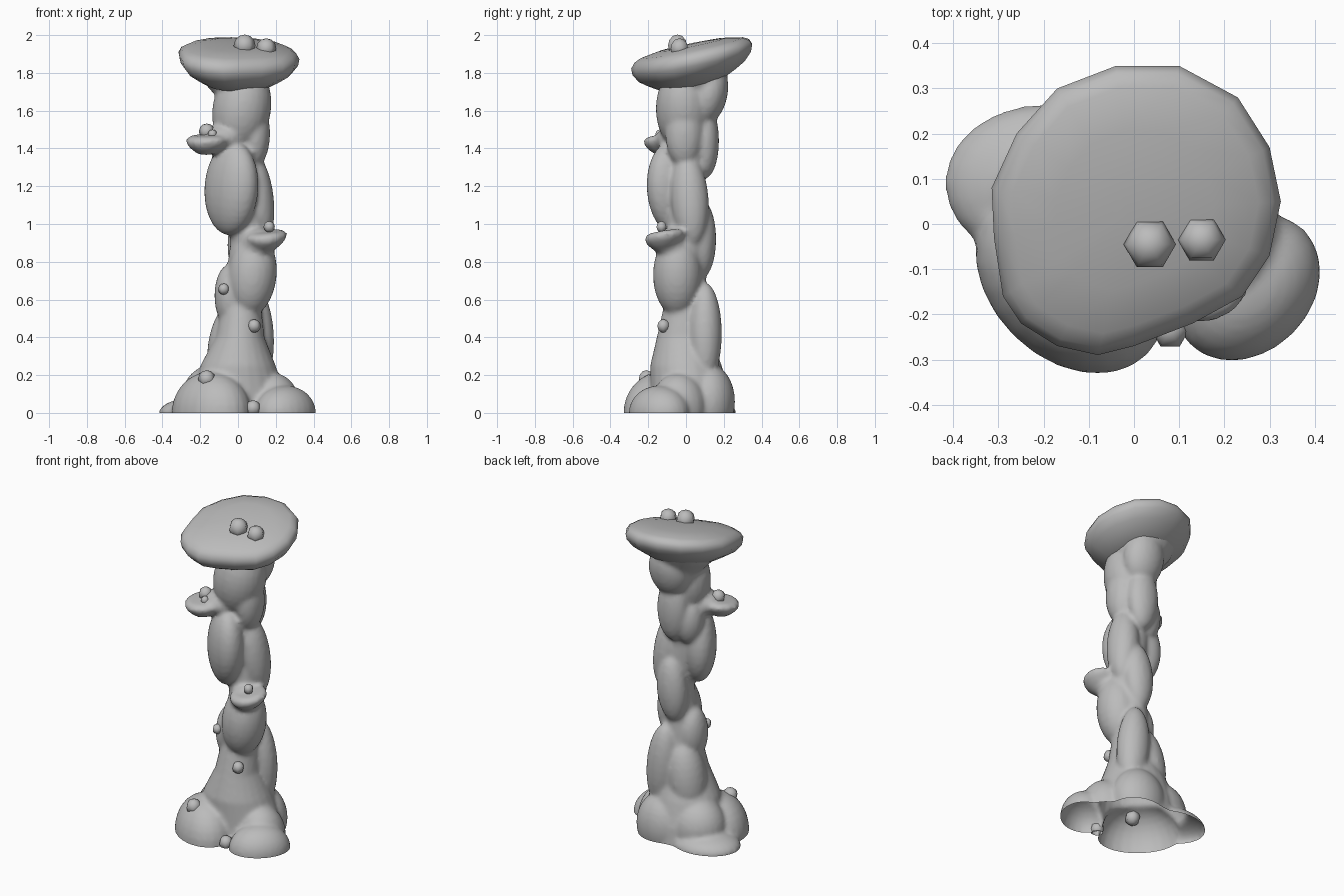
import bpy
import bmesh
from math import sin, cos, pi, radians
from mathutils import Matrix, Vector, Euler

default = bpy.data.objects.get("Cube")
if default:
    bpy.data.objects.remove(default, do_unlink=True)

stone = bpy.data.materials.new("stone_grey")
stone.use_nodes = True
GREY = (0.5, 0.5, 0.5, 1)
stone.diffuse_color = GREY
stone.node_tree.nodes["Principled BSDF"].inputs["Base Color"].default_value = GREY


def add_object(name, bm, angle=60):
    """Turn a bmesh into a smooth shaded grey object."""
    bmesh.ops.recalc_face_normals(bm, faces=bm.faces)
    mesh = bpy.data.meshes.new(name)
    bm.to_mesh(mesh)
    bm.free()
    mesh.materials.append(stone)
    ob = bpy.data.objects.new(name, mesh)
    bpy.context.collection.objects.link(ob)
    bpy.ops.object.select_all(action='DESELECT')
    ob.select_set(True)
    bpy.context.view_layer.objects.active = ob
    bpy.ops.object.shade_smooth_by_angle(angle=radians(angle))
    return ob


def cut_at_ground(bm):
    """Remove everything below the ground and leave the foot open."""
    bmesh.ops.bisect_plane(bm, geom=bm.verts[:] + bm.edges[:] + bm.faces[:],
                           plane_co=(0, 0, 0), plane_no=(0, 0, 1), clear_inner=True)


def blob(bm, centre, radii, tilt=(0, 0, 0)):
    """Add a tilted ellipsoid."""
    turn = Euler([radians(t) for t in tilt]).to_matrix().to_4x4()
    matrix = Matrix.Translation(centre) @ turn @ Matrix.Diagonal((*radii, 1))
    bmesh.ops.create_uvsphere(bm, u_segments=24, v_segments=16, radius=1, matrix=matrix)


def loft(bm, rings):
    """Skin a list of point rings and close both ends."""
    loops = [[bm.verts.new(p) for p in ring] for ring in rings]
    n = len(loops[0])
    for a, b in zip(loops, loops[1:]):
        for i in range(n):
            j = (i + 1) % n
            bm.faces.new((a[i], a[j], b[j], b[i]))
    bm.faces.new(loops[0])
    bm.faces.new(loops[-1])


def ellipse(cx, cy, z, rx, ry, n=24):
    return [Vector((cx + rx * cos(2 * pi * i / n), cy + ry * sin(2 * pi * i / n), z))
            for i in range(n)]


def disc(bm, outline, centre, profile, slope):
    """Sweep an outline through (scale, height) steps on a sloping plane."""
    c = Vector(centre)
    rings = []
    for scale, height in profile:
        ring = []
        for x, y in outline:
            dx, dy = (x - c.x) * scale, (y - c.y) * scale
            ring.append(c + Vector((dx, dy, height + dx * slope[0] + dy * slope[1])))
        rings.append(ring)
    loft(bm, rings)


# Column: flared core, twisted lumps, foot mounds and shelves fused into one skin
bm = bmesh.new()
loft(bm, [ellipse(*r) for r in (
    (0, .03, -.1, .27, .22), (0, .02, .1, .25, .21), (0, 0, .25, .2, .19),
    (.01, -.01, .4, .13, .145), (.02, 0, .6, .1, .11), (.06, 0, .9, .1, .1),
    (.04, 0, 1.05, .1, .1), (.02, 0, 1.2, .1, .09), (.02, .02, 1.5, .12, .11),
    (.01, .03, 1.68, .13, .14), (-.01, .03, 1.77, .19, .18), (0, .03, 1.84, .24, .22))])
lumps = [
    ((-.035, -.065, 1.19), (.17, .11, .25), (0, 6, -45)),
    ((.1, .02, 1.13), (.09, .1, .25), (4, -6, 0)),
    ((.04, .08, .92), (.095, .08, .21), (0, 5, 0)),
    ((.075, -.045, .73), (.13, .13, .22), (0, 6, 0)),
    ((.09, .1, .42), (.1, .09, .27), (0, -4, 0)),
    ((-.04, -.01, .62), (.085, .1, .17), (0, 0, 0)),
    ((-.04, .05, .35), (.12, .12, .25), (0, 8, 0)),
    ((.02, -.01, 1.61), (.155, .15, .23), (0, 10, 0)),
    ((.09, -.01, 1.48), (.08, .1, .18), (0, 0, 0)),
    ((.02, .1, 1.44), (.1, .075, .2), (0, 0, 0)),
    ((.03, .12, 1.69), (.13, .1, .17), (-12, 0, 0)),
    ((-.05, .04, 1.36), (.09, .09, .15), (0, 0, 0)),
    ((-.08, -.06, 1.45), (.11, .1, .075), (0, 0, 0)),
    ((.11, -.08, .89), (.09, .09, .09), (0, 0, 0)),
]
mounds = [
    ((-.14, -.12, 0), (.24, .18, .22), (0, 0, -45)),
    ((.25, -.14, 0), (.18, .145, .145), (0, 0, 45)),
    ((.19, -.04, .03), (.14, .15, .18), (0, 0, 0)),
    ((-.2, .09, 0), (.22, .175, .085), (0, 0, 0)),
    ((-.12, .06, .08), (.18, .16, .18), (0, 0, 0)),
    ((.07, .12, .06), (.17, .14, .2), (0, 0, 0)),
]
for part in lumps + mounds:
    blob(bm, *part)

shelf_profile = [(.3, .022), (.8, .02), (1, 0), (.92, -.028), (.7, -.055), (.4, -.08)]
for x, y, z, r, slope in ((-.16, -.11, 1.45, .118, (.05, .1)),
                          (.15, -.11, .94, .112, (.08, .15))):
    ring = [(p.x, p.y) for p in ellipse(x, y, 0, r, r, 14)]
    disc(bm, ring, (x, y, z), shelf_profile, slope)

column = add_object("column", bm)
fuse = column.modifiers.new("fuse", 'REMESH')
fuse.mode = 'VOXEL'
fuse.voxel_size = 0.013
soften = column.modifiers.new("soften", 'SMOOTH')
soften.factor = 0.5
soften.iterations = 5
graph = bpy.context.evaluated_depsgraph_get()
fused = bpy.data.meshes.new_from_object(column.evaluated_get(graph))
bpy.data.objects.remove(column, do_unlink=True)

bm = bmesh.new()
bm.from_mesh(fused)
cut_at_ground(bm)
add_object("column", bm, 80)

# Broad tilted cap
cap_outline = [(-.04, .35), (.1, .35), (.23, .28), (.3, .17), (.325, .05), (.3, -.07),
               (.24, -.16), (.13, -.22), (0, -.27), (-.08, -.29), (-.17, -.27),
               (-.25, -.22), (-.29, -.16), (-.31, -.03), (-.315, .08), (-.26, .2),
               (-.17, .3)]
bm = bmesh.new()
disc(bm, cap_outline, (0, .03, 1.885),
     [(.15, .07), (.55, .063), (.85, .045), (.95, .028), (1, 0), (.98, -.035),
      (.87, -.08), (.7, -.115), (.5, -.15)], (-.05, .21))
add_object("cap", bm)

# Beads resting on the cap, shelves and column
beads = [
    (.035, -.045, 1.945, .058), (.15, -.035, 1.93, .053),
    (-.165, -.09, 1.49, .042), (-.135, -.14, 1.475, .025),
    (.165, -.13, .985, .03), (-.075, -.1, .655, .03),
    (.085, -.12, .46, .036), (-.165, -.21, .18, .046),
    (.08, -.235, .025, .042),
]
for number, (x, y, z, r) in enumerate(beads, 1):
    bm = bmesh.new()
    bmesh.ops.create_uvsphere(
        bm, u_segments=6, v_segments=6, radius=r,
        matrix=Matrix.Translation((x, y, z)) @ Matrix.Rotation(radians(30), 4, 'Z'))
    cut_at_ground(bm)
    add_object(f"bead_{number}", bm, 80)
